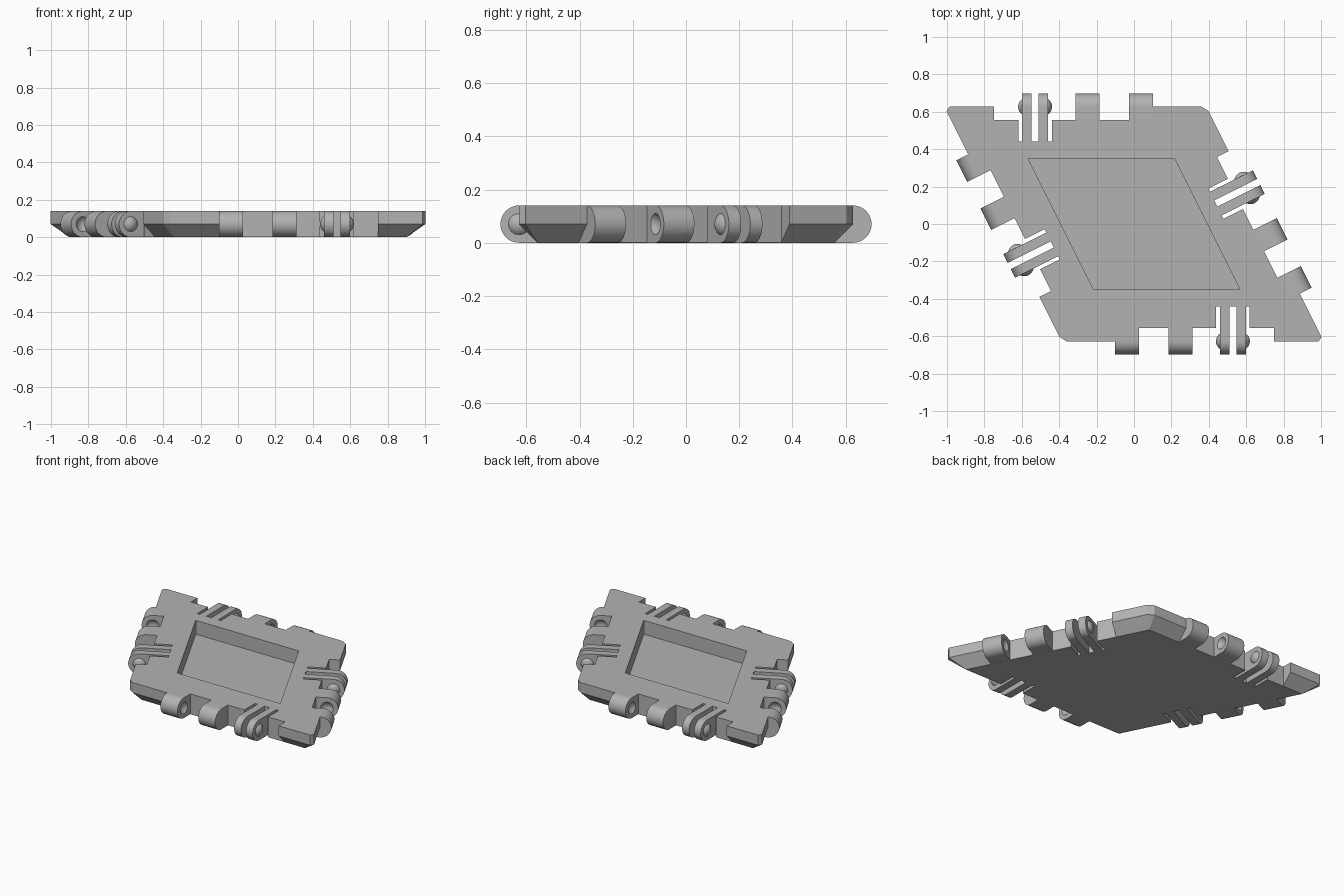
import bpy, bmesh
from math import atan2, cos, sin, pi, radians, sqrt
from mathutils import Matrix, Vector

cube = bpy.data.objects.get("Cube")
if cube:
    bpy.data.objects.remove(cube, do_unlink=True)

THICK = 0.14            # tile thickness
R = THICK / 2           # hinge radius
D = 0.627               # centre to hinge axis
SHIFT = 0.3135          # edge midpoint offset along the edge
GAP, SLIT = -R, -0.187  # cut depths measured from the hinge axis

grey = bpy.data.materials.new("grey plastic")
grey.use_nodes = True
grey.diffuse_color = (0.45, 0.45, 0.45, 1)
grey.node_tree.nodes["Principled BSDF"].inputs["Base Color"].default_value = (0.45, 0.45, 0.45, 1)


def to_mesh(bm, name):
    bmesh.ops.recalc_face_normals(bm, faces=bm.faces)
    mesh = bpy.data.meshes.new(name)
    bm.to_mesh(mesh)
    bm.free()
    mesh.materials.append(grey)
    return mesh


def prism(points, offset, name):
    """Extrude a closed outline along a vector."""
    bm = bmesh.new()
    face = bm.faces.new([bm.verts.new(p) for p in points])
    ext = bmesh.ops.extrude_face_region(bm, geom=[face])["geom"]
    bmesh.ops.translate(bm, vec=offset, verts=[g for g in ext if isinstance(g, bmesh.types.BMVert)])
    return to_mesh(bm, name)


def place(mesh, name, matrix=Matrix()):
    obj = bpy.data.objects.new(name, mesh)
    obj.matrix_world = matrix
    bpy.context.collection.objects.link(obj)
    return obj


def carve(mesh, cutters):
    """Subtract (mesh, matrix) cutters and return the resulting mesh."""
    obj = place(mesh, mesh.name)
    helpers = [place(m, "cutter", mat) for m, mat in cutters]
    for h in helpers:
        h.hide_render = True
        mod = obj.modifiers.new("cut", "BOOLEAN")
        mod.operation, mod.solver, mod.object = "DIFFERENCE", "EXACT", h
    bpy.context.view_layer.update()
    result = bpy.data.meshes.new_from_object(obj.evaluated_get(bpy.context.evaluated_depsgraph_get()))
    for o in [obj] + helpers:
        bpy.data.objects.remove(o, do_unlink=True)
    return result


def smooth(mesh):
    mesh.shade_smooth()
    mesh.set_sharp_from_angle(angle=radians(30))
    return mesh


def ball(y, keep=None, cut=0):
    """Sphere on the hinge axis, optionally trimmed to a cap beyond y = cut."""
    bm = bmesh.new()
    bmesh.ops.create_uvsphere(bm, u_segments=32, v_segments=24, radius=0.05,
                              matrix=Matrix.Translation((0, y, R)) @ Matrix.Rotation(pi / 2, 4, "X"))
    if keep:
        bmesh.ops.bisect_plane(bm, geom=bm.verts[:] + bm.edges[:] + bm.faces[:],
                               plane_co=(0, cut, 0), plane_no=(0, keep, 0), clear_inner=True)
    return to_mesh(bm, "pivot_bump")


def lug(y0, y1, name):
    """Round-ended hinge lug between two positions along the edge."""
    arc = [(R * cos(a), y0, R + R * sin(a)) for a in (-pi / 2 + pi * i / 24 for i in range(25))]
    return prism([(GAP, y0, 0)] + arc + [(GAP, y0, THICK)], (0, y1 - y0, 0), name)


# Local frame of each edge: x outward from the hinge axis, y along the edge
tilt = atan2(1, 2)
sides = {}
for name, angle, shift in (("front", -pi / 2, SHIFT), ("right", tilt, -SHIFT),
                           ("back", pi / 2, SHIFT), ("left", tilt + pi, -SHIFT)):
    sides[name] = Matrix.Rotation(angle, 4, "Z") @ Matrix.Translation((D, shift, 0))


def rhombus(d):
    """Four corners of the rhombus whose edges lie d from the centre."""
    s = d / 0.627
    acute, obtuse = Vector((1.0135, -D, 0)) * s, Vector((0.387, D, 0)) * s
    return [acute, obtuse, -acute, -obtuse]


# Tile body: trimmed corners, lower edges chamfered
corners = rhombus(D)
trimmed = []
for i, c in enumerate(corners):
    for other in (corners[i - 1], corners[(i + 1) % 4]):
        trimmed.append(c + (other - c).normalized() * 0.026)
bm = bmesh.new()
for p in rhombus(D - R):
    bm.verts.new(p)
for p in trimmed:
    for z in (R, THICK):
        bm.verts.new((p.x, p.y, z))
bmesh.ops.convex_hull(bm, input=bm.verts[:])
bmesh.ops.dissolve_limit(bm, angle_limit=0.01, verts=bm.verts[:], edges=bm.edges[:])
body = to_mesh(bm, "tile_body")

# Comb-shaped cutter for the hinge gap and the three slits beside the prongs
slits = ((0.125, 0.145), (0.197, 0.235), (0.286, 0.305))
comb = [(0.15, -0.416), (GAP, -0.416)]
for a, b in slits:
    comb += [(GAP, a), (SLIT, a), (SLIT, b), (GAP, b)]
comb += [(GAP, 0.435), (0.15, 0.435)]
comb_cut = prism([(x, y, -0.1) for x, y in comb], (0, 0, 0.4), "comb_cut")
pocket_cut = prism([p + Vector((0, 0, THICK - 0.095)) for p in rhombus(0.351)], (0, 0, 0.3), "pocket_cut")
cuts = [(comb_cut, m) for m in sides.values()] + [(pocket_cut, Matrix())]
place(carve(body, cuts), "tile_body")

# Hinge parts shared by all four edges
SOCKET_OFF = 0.03
k1, k2 = (-0.416, -0.287), (-0.128, 0.0)
p1, p2 = (slits[0][1], slits[1][0]), (slits[1][1], slits[2][0])
parts = {
    "outer_knuckle": smooth(carve(lug(*k1, "outer_knuckle"), [(ball(k1[1] + SOCKET_OFF), Matrix())])),
    "inner_knuckle": smooth(carve(lug(*k2, "inner_knuckle"), [(ball(k2[0] - SOCKET_OFF), Matrix())])),
    "first_prong": smooth(lug(*p1, "first_prong")),
    "second_prong": smooth(lug(*p2, "second_prong")),
    "first_pivot_bump": smooth(ball(p1[0] + SOCKET_OFF, -1, p1[0])),
    "second_pivot_bump": smooth(ball(p2[1] - SOCKET_OFF, 1, p2[1])),
}
for side, matrix in sides.items():
    for part, mesh in parts.items():
        place(mesh, f"{side}_{part}", matrix)
